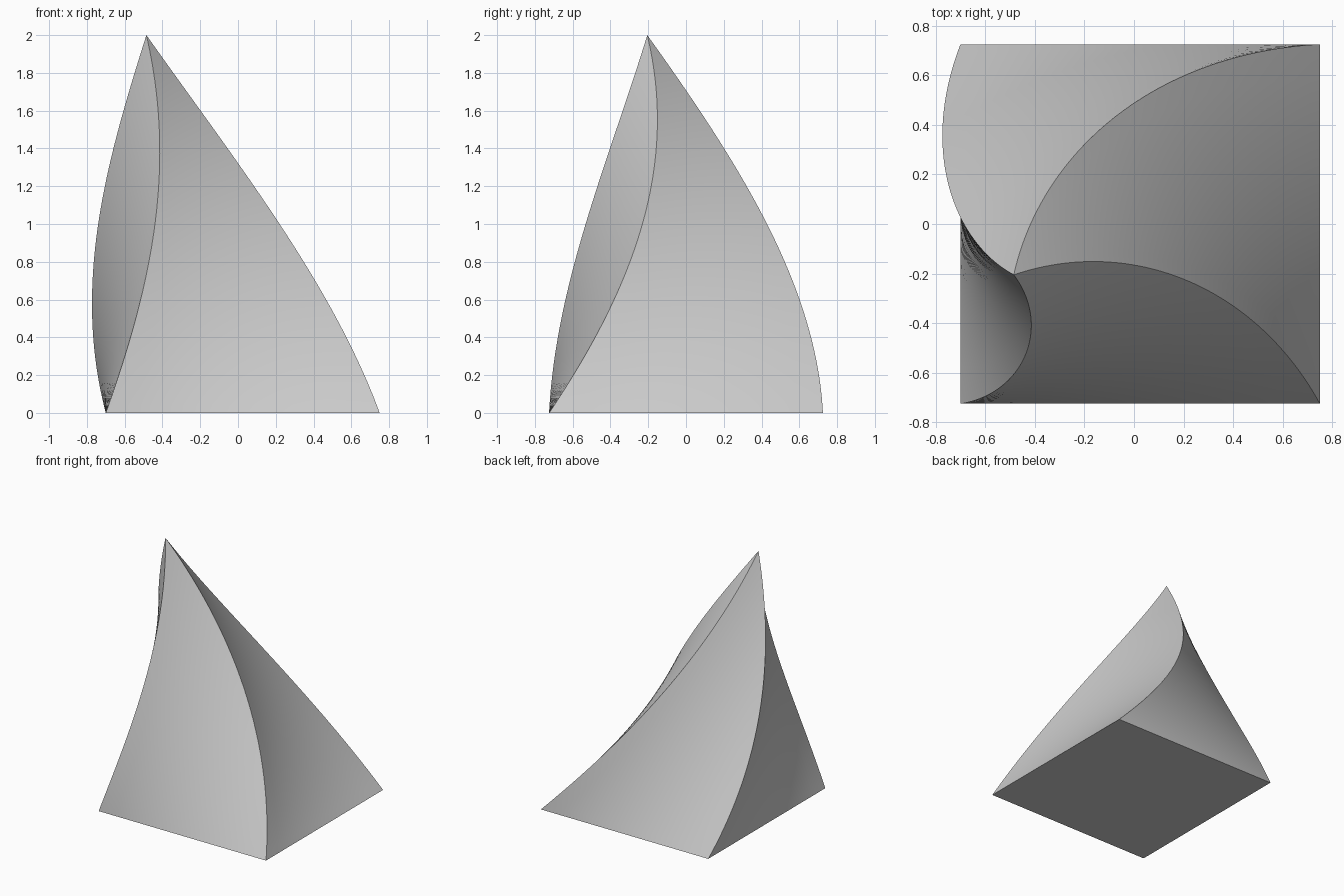
import bpy, bmesh
from math import radians
from mathutils import Matrix, Vector

if "Cube" in bpy.data.objects:
    bpy.data.objects.remove(bpy.data.objects["Cube"])

HEIGHT, HALF, TWIST = 2.0, 0.725, radians(49)
LEVELS, CUTS = 48, 10


def spine(t):
    # curved centre line leaning towards the apex
    return Vector((0.025 - 0.63 * t + 0.12 * t * t, -0.205 * t * t, HEIGHT * t))


def section(t):
    # square outline, shrinking and turning with height
    corners = [Vector((x * HALF, y * HALF, 0)) for x, y in ((-1, -1), (1, -1), (1, 1), (-1, 1))]
    turn = Matrix.Rotation(TWIST * t, 3, 'Z')
    return [spine(t) + turn @ corners[i].lerp(corners[(i + 1) % 4], k / CUTS) * (1 - t)
            for i in range(4) for k in range(CUTS)]


# twisted pyramid: stacked square rings closed by an apex and a base
bm = bmesh.new()
rings = [[bm.verts.new(p) for p in section(j / LEVELS)] for j in range(LEVELS)]
apex = bm.verts.new(spine(1))
n = 4 * CUTS
for low, high in zip(rings, rings[1:]):
    for i in range(n):
        k = (i + 1) % n
        bm.faces.new((low[i], low[k], high[k], high[i]))
for i in range(n):
    bm.faces.new((rings[-1][i], rings[-1][(i + 1) % n], apex))
bm.faces.new(rings[0][::-1])

mesh = bpy.data.meshes.new("twisted_pyramid")
bm.to_mesh(mesh)
bm.free()
obj = bpy.data.objects.new("twisted_pyramid", mesh)
bpy.context.collection.objects.link(obj)

# smooth sides with crisp corner edges
bpy.context.view_layer.objects.active = obj
obj.select_set(True)
bpy.ops.object.shade_smooth_by_angle(angle=radians(30))
